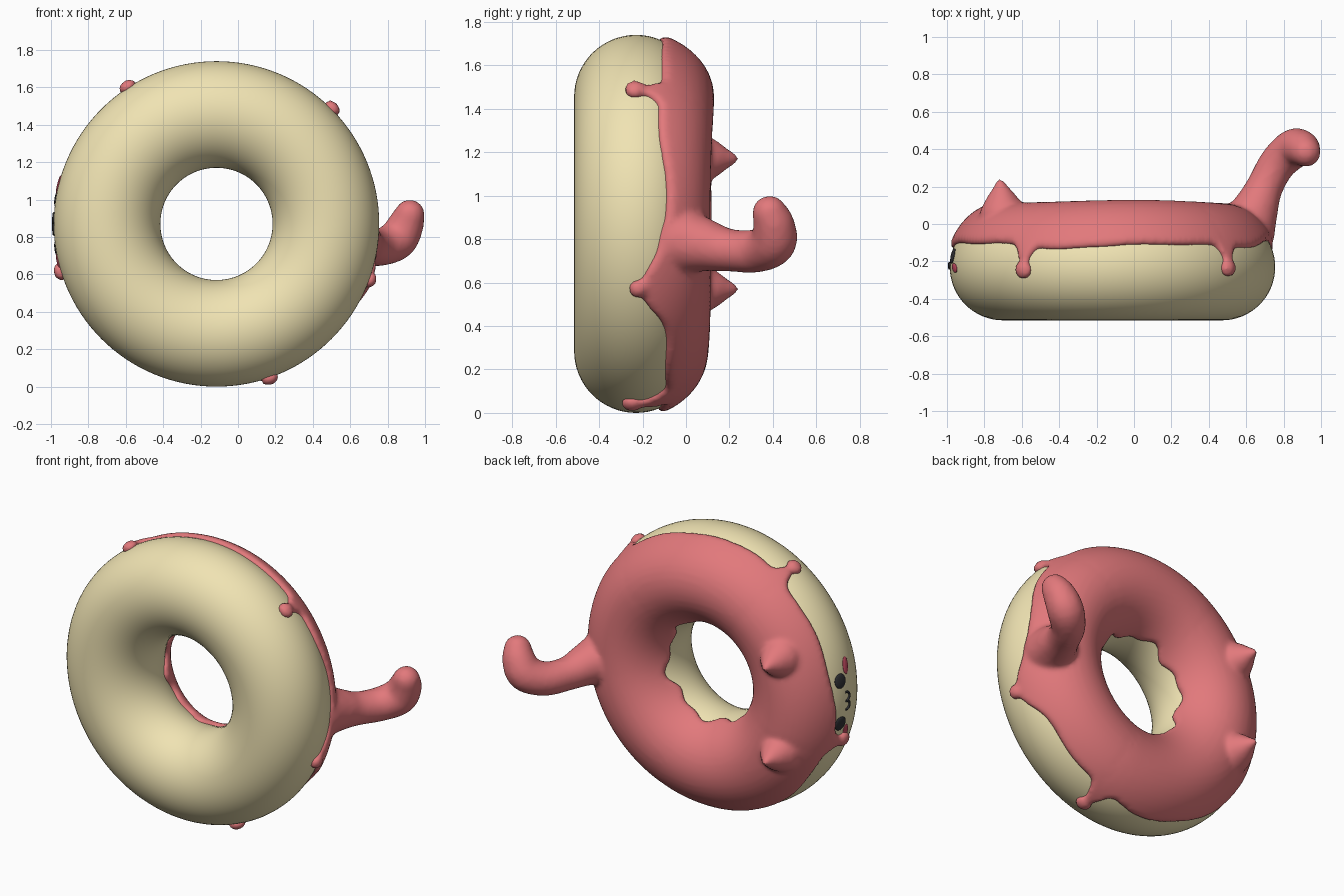
import bpy, bmesh
from math import sin, cos, pi, radians, exp, sqrt
from mathutils import Vector, Matrix

if "Cube" in bpy.data.objects:
    bpy.data.objects.remove(bpy.data.objects["Cube"])

CX, CY, CZ = -0.115, -0.23, 0.87      # ring centre, ring axis along y
R, r0 = 0.585, 0.285                  # ring and tube radius


def material(name, rgb):
    m = bpy.data.materials.new(name)
    m.diffuse_color = (*rgb, 1)
    m.use_nodes = True
    m.node_tree.nodes["Principled BSDF"].inputs["Base Color"].default_value = m.diffuse_color
    return m


DOUGH = material("dough", (0.87, 0.77, 0.45))
PINK = material("icing", (0.76, 0.19, 0.20))
DARK = material("dark", (0.03, 0.03, 0.035))
BLUSH = material("blush", (0.55, 0.07, 0.12))

# one unit ball, copied wherever a ball is needed
tmp = bmesh.new()
bmesh.ops.create_icosphere(tmp, subdivisions=3, radius=1)
tmp.verts.index_update()
BALL_V = [v.co.copy() for v in tmp.verts]
BALL_F = [[v.index for v in f.verts] for f in tmp.faces]
tmp.free()


def ball(bm, matrix):
    vs = [bm.verts.new(matrix @ c) for c in BALL_V]
    for f in BALL_F:
        bm.faces.new([vs[i] for i in f])


def P(th, ph, r=r0):
    """Point on the tube: th around the ring, ph around the tube (0 = outward)."""
    d = R + r * cos(ph)
    return Vector((CX + d * cos(th), CY + r * sin(ph), CZ + d * sin(th)))


def finish(bm, name, mat):
    bmesh.ops.recalc_face_normals(bm, faces=bm.faces)
    me = bpy.data.meshes.new(name)
    bm.to_mesh(me)
    bm.free()
    me.shade_smooth()
    me.materials.append(mat)
    ob = bpy.data.objects.new(name, me)
    bpy.context.collection.objects.link(ob)
    return ob


def tube_grid(bm, nu, nv, fn):
    """Closed ring of closed sections."""
    g = [[bm.verts.new(fn(i, j)) for j in range(nv)] for i in range(nu)]
    for i in range(nu):
        for j in range(nv):
            a, b = g[i], g[(i + 1) % nu]
            k = (j + 1) % nv
            bm.faces.new((a[j], b[j], b[k], a[k]))


def surface_ball(bm, th, ph, size, tilt=0, lift=0):
    """Ellipsoid lying on the tube; size = (around ring, around tube, normal)."""
    n = Vector((cos(ph) * cos(th), sin(ph), cos(ph) * sin(th)))
    t = Vector((-sin(th), 0, cos(th)))
    f = Matrix((t, n.cross(t), n)).transposed().to_4x4()
    ball(bm, Matrix.Translation(P(th, ph, r0 + lift)) @ f
         @ Matrix.Rotation(tilt, 4, 'Z') @ Matrix.Diagonal((*size, 1)))


def ball_chain(bm, pts, steps=5):
    """Overlapping balls along a smooth path of (x, y, z, radius)."""
    pts = [Vector(p) for p in pts]
    q = [2 * pts[0] - pts[1]] + pts + [2 * pts[-1] - pts[-2]]
    for i in range(1, len(q) - 2):
        a, b, c, d = q[i - 1:i + 3]
        for s in range(1, steps + 1):
            t = s / steps
            v = 0.5 * (2 * b + (c - a) * t + (2 * a - 5 * b + 4 * c - d) * t * t
                       + (3 * b - 3 * c + d - a) * t ** 3)
            ball(bm, Matrix.Translation(v.xyz) @ Matrix.Scale(v[3], 4))


# dough ring
bm = bmesh.new()
tube_grid(bm, 128, 64, lambda i, j: P(2 * pi * i / 128, 2 * pi * j / 64))
finish(bm, "dough_ring", DOUGH)

# icing: drips as (angle, tip angle on tube, neck width)
DRIPS = [(123, -2, 0.035), (45, 0, 0.035), (-20, 3, 0.11), (-71, -3, 0.045), (197, 3, 0.04)]


def outer_edge(th):
    e = radians(24 + 3 * sin(5 * th + 1) + 2 * sin(9 * th) - 5 * exp(-((th - pi / 2) / 0.2) ** 2))
    e += radians(7) * exp(-((th - radians(318)) / 0.25) ** 2)
    for a, tip, w in DRIPS:
        d = (th - radians(a) + pi) % (2 * pi) - pi
        e += (radians(tip) - e) * exp(-(d / w) ** 2 / 2)
    return e


NU, NV = 240, 30
EDGES = [(outer_edge(t), radians(157 + 4 * sin(6 * t) + 3 * sin(11 * t + 2)))
         for t in (2 * pi * i / NU for i in range(NU))]


def icing_point(i, j):
    th = 2 * pi * i / NU
    lo, hi = EDGES[i]
    if j >= NV:                                        # hidden underside
        return P(th, hi + (lo - hi) * (j - NV + 0.5) / NV, r0 - 0.04)
    ph = lo + (hi - lo) * (0.5 - 0.5 * cos(pi * j / (NV - 1)))
    k = min(1, max(0, min(ph - lo, hi - ph)) / 0.12)
    top = max(0, sin(ph)) ** 3
    t = 0.022 + top * (0.038 + 0.01 * sin(th) + 0.005 * cos(3 * th - 4))
    return P(th, ph, r0 + t * sqrt(max(0, 1 - (1 - k) ** 2)))


bm = bmesh.new()
tube_grid(bm, NU, 2 * NV, icing_point)
for a, tip, w in DRIPS:
    s = 0.05 if w < 0.1 else 0.045
    surface_ball(bm, radians(a), radians(tip - 1), (s, s, 0.036), lift=0.004)
# ears
for s in (-1, 1):
    z = CZ + 0.3 * s
    ball_chain(bm, [(-0.70, 0.02, z, 0.135), (-0.705, 0.10, z, 0.092),
                    (-0.71, 0.16, z, 0.055), (-0.715, 0.215, z, 0.026)])
# tail
ball_chain(bm, [(0.58, -0.07, 0.80, 0.17), (0.645, 0.07, 0.775, 0.125),
                (0.695, 0.19, 0.75, 0.10), (0.765, 0.32, 0.745, 0.10),
                (0.85, 0.40, 0.785, 0.107), (0.895, 0.405, 0.86, 0.097),
                (0.918, 0.385, 0.92, 0.08)])
icing = finish(bm, "icing_with_ears_and_tail", PINK)
m = icing.modifiers.new("fuse", 'REMESH')
m.mode = 'VOXEL'
m.voxel_size = 0.015
m.use_smooth_shade = True
m = icing.modifiers.new("soften", 'SMOOTH')
m.factor = 0.5
m.iterations = 5

# eyes and cheeks
for name, mat, da, ph, size, tilt in (
        ("eye", DARK, 9, 12, (0.045, 0.042, 0.010), 0),
        ("cheek", BLUSH, 14, -1, (0.052, 0.024, 0.008), 0.2)):
    for s, side in ((1, "left"), (-1, "right")):
        bm = bmesh.new()
        surface_ball(bm, pi + s * radians(da), radians(ph), size, tilt * s)
        finish(bm, f"{name}_{side}", mat)

# mouth: two small arcs on the dough
cu = bpy.data.curves.new("mouth", 'CURVE')
cu.dimensions = '3D'
cu.bevel_depth = 0.007
cu.bevel_resolution = 2
cu.use_fill_caps = True
for s in (-1, 1):
    sp = cu.splines.new('POLY')
    sp.points.add(12)
    for i, p in enumerate(sp.points):
        a = pi * i / 12
        dz, dy = 0.028 * (s + cos(a)), 0.025 - 0.032 * sin(a)
        p.co = (*P(pi - dz / 0.87, dy / r0, r0 + 0.002), 1)
cu.materials.append(DARK)
bpy.context.collection.objects.link(bpy.data.objects.new("mouth", cu))
